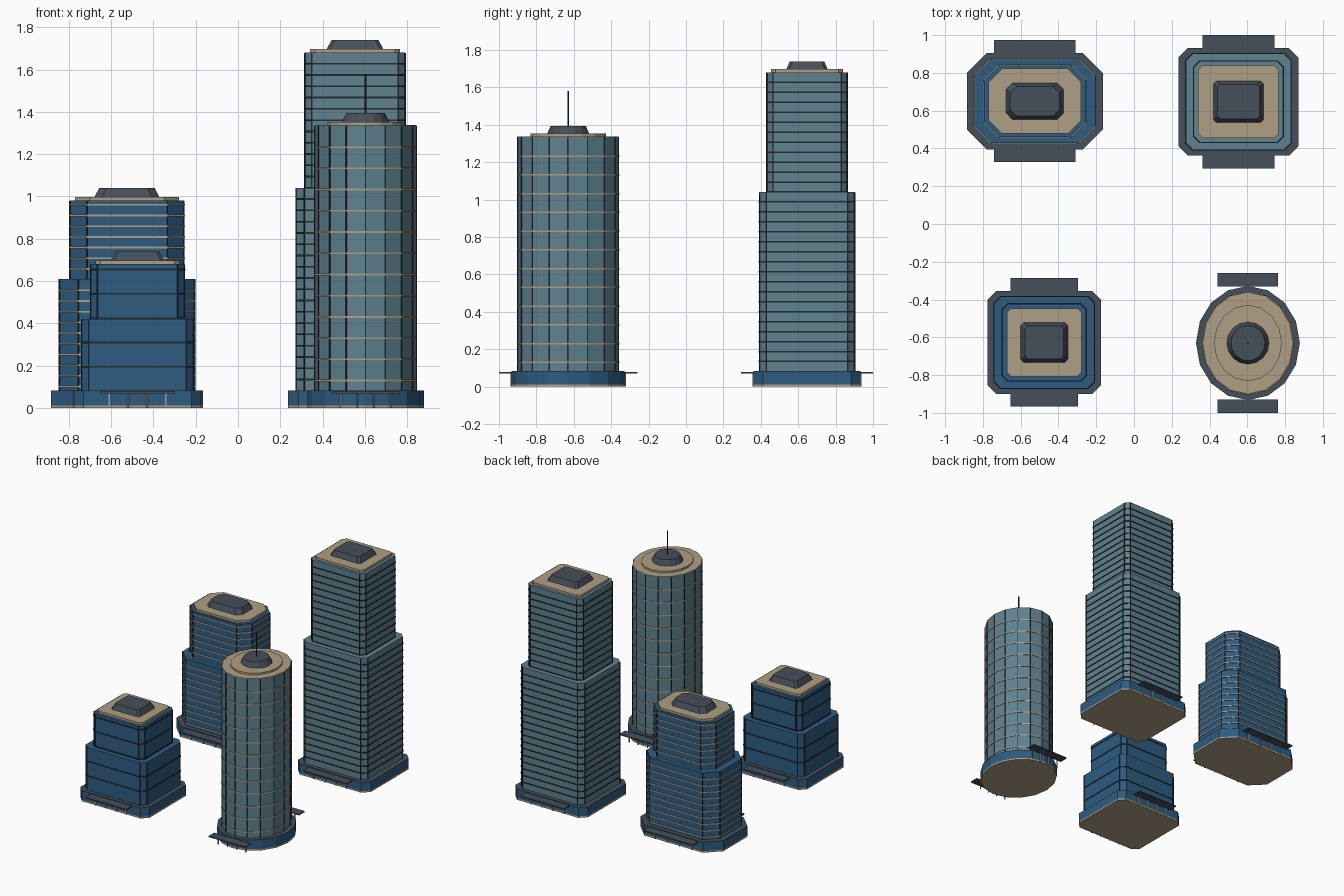
import bpy, bmesh, math

cube = bpy.data.objects.get("Cube")
if cube:
    bpy.data.objects.remove(cube, do_unlink=True)


def material(name, rgb):
    m = bpy.data.materials.new(name)
    m.use_nodes = True
    m.diffuse_color = (*rgb, 1)
    m.node_tree.nodes["Principled BSDF"].inputs["Base Color"].default_value = (*rgb, 1)
    return m


TAN = material("sandstone", (0.43, 0.35, 0.235))
TEAL = material("teal_glass", (0.114, 0.223, 0.28))
BLUE = material("blue_glass", (0.026, 0.107, 0.222))
GREY = material("slate_grey", (0.06, 0.077, 0.102))
DARK = material("dark_metal", (0.018, 0.024, 0.032))


def outline(hx, hy, chamfer):
    """Chamfered rectangle, or an ellipse when chamfer is None."""
    if chamfer is None:
        return [(hx * math.cos(k * math.tau / 16), hy * math.sin(k * math.tau / 16))
                for k in range(16)]
    a, b = hx - chamfer, hy - chamfer
    return [(hx, -b), (hx, b), (a, hy), (-a, hy), (-hx, b), (-hx, -b), (-a, -hy), (a, -hy)]


def add_prism(bm, centre, z0, z1, base, top=None):
    """Closed prism or frustum between two matching outlines."""
    cx, cy = centre
    low = [bm.verts.new((cx + x, cy + y, z0)) for x, y in base]
    high = [bm.verts.new((cx + x, cy + y, z1)) for x, y in (top or base)]
    bm.faces.new(low[::-1])
    bm.faces.new(high)
    n = len(low)
    for i in range(n):
        j = (i + 1) % n
        bm.faces.new((low[i], low[j], high[j], high[i]))


def finish(bm, name, mat):
    mesh = bpy.data.meshes.new(name)
    bm.to_mesh(mesh)
    bm.free()
    mesh.materials.append(mat)
    obj = bpy.data.objects.new(name, mesh)
    bpy.context.collection.objects.link(obj)
    return obj


def prism(name, mat, centre, z0, z1, base, top=None):
    bm = bmesh.new()
    add_prism(bm, centre, z0, z1, base, top)
    return finish(bm, name, mat)


def square(r):
    return outline(r, r, r * 0.3)


def tower(name, centre, glass, trim, podium, tiers, roof, plant, floors, canopy):
    cx, cy = centre
    # Podium: stone base, glazed wall, slate cap
    p = outline(*podium)
    prism(name + "_base", TAN, centre, 0, 0.012, p)
    prism(name + "_podium", BLUE, centre, 0.012, 0.078, p)
    prism(name + "_podium_cap", GREY, centre, 0.078, 0.084, p)

    # Glass tiers with floor bands and corner mullions
    first, step = floors
    bands, mullions = bmesh.new(), bmesh.new()
    z0 = 0.084
    z = first
    for i, (hx, hy, ch, z1) in enumerate(tiers):
        shape = outline(hx, hy, ch)
        prism(f"{name}_tier_{i + 1}", glass, centre, z0, z1, shape)
        while z < z1 - 0.008:
            add_prism(bands, centre, z - 0.004, z + 0.004, outline(hx + 0.004, hy + 0.004, ch))
            z += step
        for x, y in shape:
            add_prism(mullions, (cx + x, cy + y), z0, z1 - 0.001, square(0.003))
        z0 = z1
    finish(bands, name + "_floor_bands", trim)
    finish(mullions, name + "_mullions", DARK)

    # Roof slab and tapered plant room
    if roof[2] is None:
        prism(name + "_roof_cap", TAN, centre, z0, z0 + 0.004, outline(*tiers[-1][:3]))
    prism(name + "_roof", TAN, centre, z0, z0 + 0.018, outline(*roof))
    hx, hy, ch = plant
    prism(name + "_plant_room", GREY, centre, z0 + 0.018, z0 + 0.06,
          outline(hx, hy, ch), outline(hx - 0.022, hy - 0.018, ch))

    # Entrance canopies and door posts, front and back
    canopies, posts = bmesh.new(), bmesh.new()
    for side in (-1, 1):
        y = cy + side * (podium[1] + 0.033)
        add_prism(canopies, (cx, y), 0.07, 0.078, outline(canopy, 0.035, 0.0005))
        for k in (-0.75, -0.25, 0.25, 0.75):
            add_prism(posts, (cx + k * canopy, cy + side * (podium[1] + 0.003)),
                      0.0, 0.072, square(0.004))
    finish(canopies, name + "_canopies", GREY)
    finish(posts, name + "_door_posts", TAN)
    return z0 + 0.06


tower("octagonal_tower", (-0.525, 0.65), BLUE, TAN, (0.36, 0.255, 0.105),
      [(0.32, 0.222, 0.09, 0.61), (0.27, 0.19, 0.08, 0.98)],
      (0.245, 0.172, 0.07), (0.153, 0.097, 0.035), (0.102, 0.0505), 0.215)

tower("tall_tower", (0.553, 0.647), TEAL, DARK, (0.317, 0.285, 0.05),
      [(0.278, 0.255, 0.038, 1.04), (0.237, 0.215, 0.034, 1.68)],
      (0.213, 0.193, 0.025), (0.133, 0.11, 0.015), (0.135, 0.0533), 0.19)

tower("short_tower", (-0.475, -0.627), BLUE, DARK, (0.30, 0.272, 0.045),
      [(0.265, 0.243, 0.036, 0.42), (0.222, 0.204, 0.032, 0.68)],
      (0.198, 0.18, 0.022), (0.125, 0.105, 0.015), (0.195, 0.115), 0.178)

ROUND = (0.603, -0.63)
top = tower("round_tower", ROUND, TEAL, TAN, (0.275, 0.302, None),
            [(0.24, 0.27, None, 1.335)],
            (0.18, 0.202, None), (0.112, 0.112, None), (0.13, 0.1003), 0.16)

# Roof mast on the round tower
prism("antenna", DARK, ROUND, top, 1.58, outline(0.004, 0.004, None))
